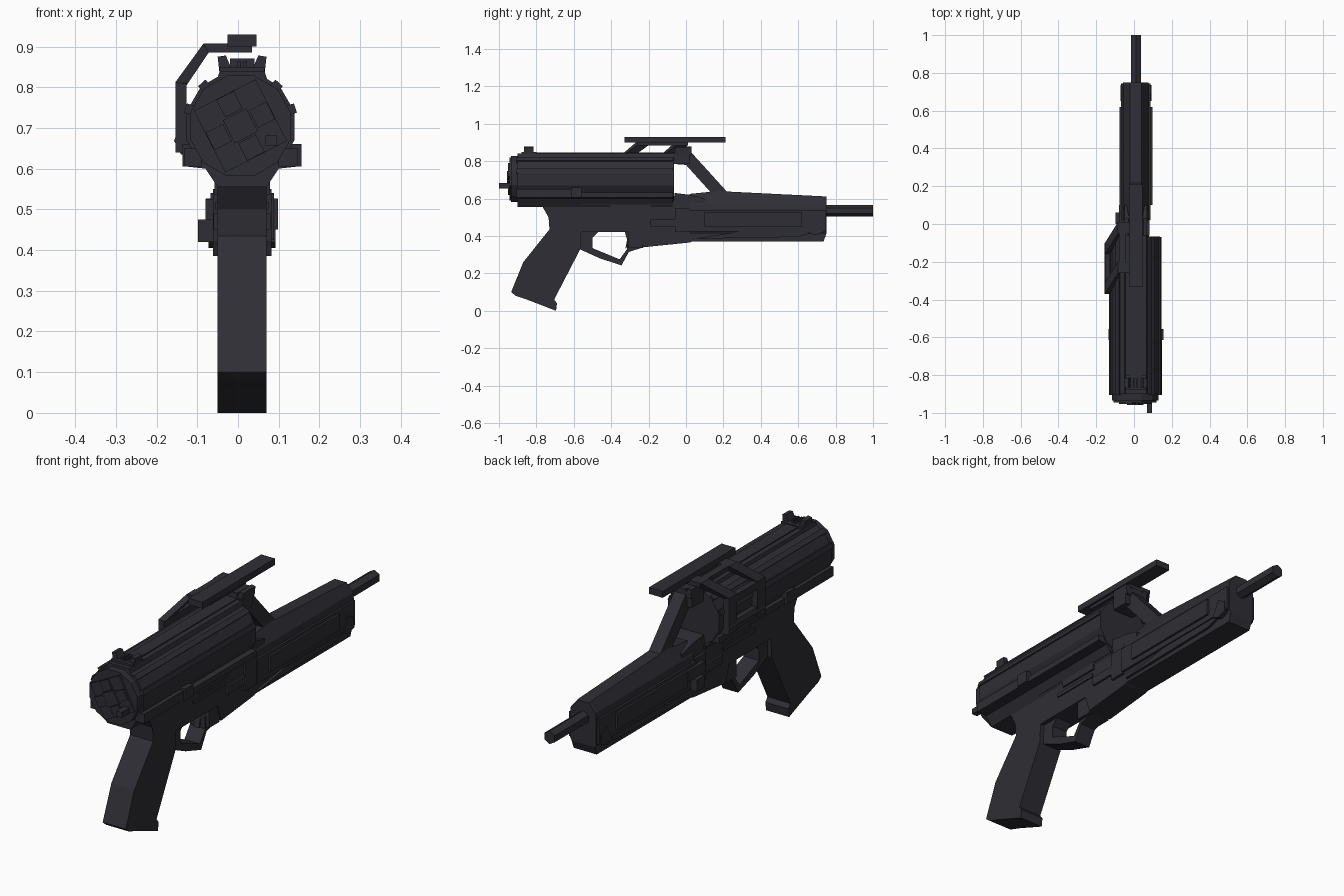
import bpy, bmesh, math
from mathutils import Vector

if "Cube" in bpy.data.objects:
    bpy.data.objects.remove(bpy.data.objects["Cube"])

CX = 0.01  # x of the weapon's own mid-plane

mat = bpy.data.materials.new("dark_gunmetal")
mat.diffuse_color = (0.028, 0.027, 0.035, 1)
mat.use_nodes = True
mat.node_tree.nodes["Principled BSDF"].inputs["Base Color"].default_value = mat.diffuse_color


def finish(name, bm):
    bmesh.ops.recalc_face_normals(bm, faces=bm.faces)
    me = bpy.data.meshes.new(name)
    bm.to_mesh(me)
    bm.free()
    me.materials.append(mat)
    ob = bpy.data.objects.new(name, me)
    bpy.context.collection.objects.link(ob)
    return ob


def loft(name, rings):
    """Skin closed rings of equal length and cap both ends."""
    bm = bmesh.new()
    vs = [[bm.verts.new(p) for p in r] for r in rings]
    n = len(vs[0])
    for a, b in zip(vs, vs[1:]):
        for i in range(n):
            bm.faces.new((a[i], a[(i + 1) % n], b[(i + 1) % n], b[i]))
    bm.faces.new(vs[0])
    bm.faces.new(vs[-1])
    return finish(name, bm)


def side(name, pts, x0, x1):
    """Side profile (y, z) extruded across x."""
    return loft(name, [[(x, y, z) for y, z in pts] for x in (x0, x1)])


def along(name, pts, y0, y1):
    """Cross-section (x, z) extruded along y."""
    return loft(name, [[(x, y, z) for x, z in pts] for y in (y0, y1)])


def box(name, x0, x1, y0, y1, z0, z1):
    return side(name, [(y0, z0), (y1, z0), (y1, z1), (y0, z1)], x0, x1)


def both(name, a, b, y0, y1, z0, z1):
    """Mirrored pair of boxes, a..b measured outward from the mid-plane."""
    for tag, s in (("right", 1), ("left", -1)):
        box(f"{name}_{tag}", CX + s * a, CX + s * b, y0, y1, z0, z1)


def ngon(cx, cz, r, n, turn):
    return [(cx + r * math.cos(turn + math.tau * i / n),
             cz + r * math.sin(turn + math.tau * i / n)) for i in range(n)]


# Pistol grip
side("grip", [(-.78, .58), (-.775, .57), (-.735, .50), (-.73, .435), (-.87, .26),
              (-.935, .10), (-.91, .08), (-.695, .008), (-.69, .04), (-.705, .06),
              (-.565, .33), (-.56, .42), (-.5, .58)], -.05, .07)
side("grip_base", [(-.915, .085), (-.695, 0), (-.69, .04), (-.71, .055)], -.05, .07)

# Receiver and trigger guard
side("receiver", [(-.72, .575), (-.57, .42), (-.25, .42), (-.225, .34), (.02, .365),
                  (.10, .40), (.10, .60), (.02, .62), (-.06, .63), (-.07, .575)], -.05, .07)
side("trigger_guard", [(-.57, .42), (-.57, .33), (-.46, .28), (-.345, .243), (-.305, .315),
                       (-.225, .34), (-.24, .43), (-.28, .43), (-.315, .385), (-.315, .33),
                       (-.355, .275), (-.5, .335), (-.5, .39), (-.465, .425)], -.03, .05)
side("trigger", [(-.33, .43), (-.29, .43), (-.30, .36), (-.325, .33), (-.315, .38)], -.005, .025)
both("guard_block", .03, .055, -.31, -.23, .335, .42)

# Receiver side details
both("upper_side_plate", .055, .068, -.40, -.19, .535, .565)
both("lower_side_plate", .055, .066, -.44, -.20, .50, .518)
both("side_rib", .055, .068, -.56, -.06, .565, .578)
both("receiver_panel", .055, .07, -.19, .02, .45, .49)
both("front_collar", .055, .072, -.06, .02, .42, .55)
box("charging_handle", -.098, -.05, 0, .06, .42, .475)
box("charging_handle_stem", -.08, -.05, -.03, .10, .475, .525)

# Tapering fore-end: stations of (y, top height, bottom height)
rings = []
for y, top, bot in ((.02, .625, .37), (.17, .64, .37), (.735, .612, .37), (.75, .61, .41)):
    half = [(.03, top), (.064, .57), (.068, .545), (.068, .425), (.06, .41), (.06, bot)]
    rings.append([(CX + x, y, z) for x, z in half] + [(CX - x, y, z) for x, z in reversed(half)])
loft("fore_end", rings)
both("fore_panel", .06, .078, .02, .745, .425, .54)
both("fore_panel_raised", .07, .088, .10, .62, .45, .527)
for tag, s in (("right", 1), ("left", -1)):
    side(f"fore_wedge_{tag}", [(.04, .385), (.60, .395), (.70, .425), (.30, .425)],
         CX + s * .05, CX + s * .072)
    side(f"fore_lug_{tag}", [(.65, .42), (.69, .405), (.735, .42), (.73, .47), (.69, .49)],
         CX + s * .05, CX + s * .082)

# Barrel
along("barrel", ngon(CX, .535, .031, 6, math.pi / 2), .72, 1.0)

# Drum magazine with cradle, rails and ribs
DX, DZ = .006, .705
along("drum", ngon(DX, DZ, .137, 12, math.pi / 12), -.90, -.065)
along("drum_cradle", [(-.05, .555), (.07, .555), (.10, .60), (.145, .605), (.145, .632),
                      (-.125, .632), (-.125, .605), (-.08, .60)], -.90, -.07)
along("top_strip", [(-.058, .80), (.078, .80), (.065, .84), (-.045, .84)], -.90, -.065)
box("top_rib", -.02, .04, -.86, -.065, .82, .845)
for k, deg in enumerate((18, 48, 132, 162)):
    a = math.radians(deg)
    along(f"drum_rib_{k}", ngon(DX + .13 * math.cos(a), DZ + .13 * math.sin(a), .017, 4,
                                a + math.pi / 4), -.905, -.07)
box("latch_right", .10, .156, -.615, -.555, .605, .66)
box("latch_left", -.136, -.09, -.615, -.555, .605, .66)
box("rear_rail_right", .10, .147, -.905, -.615, .605, .65)
box("rear_rail_left", -.133, -.09, -.905, -.615, .605, .65)

# Drum rear cap with tilted plates and winding knob
along("cap_rim", ngon(DX, DZ, .128, 12, math.pi / 12), -.935, -.90)
T = math.radians(27)


def plate(name, u, v, hu, hv, y0, y1):
    c, s = math.cos(T), math.sin(T)
    pts = [(u + i * hu, v + j * hv) for i, j in ((-1, -1), (1, -1), (1, 1), (-1, 1))]
    along(name, [(DX + p * c - q * s, DZ + p * s + q * c) for p, q in pts], y0, y1)


plate("cap_plate", 0, 0, .085, .085, -.945, -.93)
for k in range(4):
    a = math.tau * k / 4
    plate(f"cap_pad_{k}", .06 * math.cos(a), .06 * math.sin(a), .024, .024, -.953, -.94)
plate("cap_hub", 0, 0, .032, .032, -.957, -.94)
box("knob", .068, .096, -1.0, -.93, .655, .682)

# Rear and front sights
for tag, y0, y1 in (("rear", -.865, -.815), ("front", -.06, .03)):
    for t, s in (("right", 1), ("left", -1)):
        along(f"{tag}_sight_ear_{t}", [(CX + s * x, z) for x, z in
              ((.025, .83), (.055, .83), (.06, .875), (.04, .878), (.028, .85))], y0, y1)
    both(f"{tag}_sight_post", .004, .012, y0, y1, .83, .863)
box("rear_sight_base", -.045, .065, -.88, -.80, .83, .85)
box("front_sight_base", -.045, .065, -.065, .02, .785, .845)

# Front strut joining drum bracket to fore-end
side("front_strut", [(-.065, .87), (.03, .87), (.03, .845), (.225, .63), (.135, .63),
                     (.0, .78), (-.065, .785)], -.02, .04)

# Side-mounted optic bracket: two bent arms, cross bars and a top rail
arm_out = [(-.154, .64, 0), (-.154, .812, 0), (-.085, .907, .11), (.035, .907, .11)]
arm_in = [(-.126, .64, 0), (-.126, .805, 0), (-.072, .885, .11), (.035, .885, .11)]
for tag, y in (("rear", -.37), ("front", -.16)):
    rings = []
    for (xo, zo, d), (xi, zi, _) in zip(arm_out, arm_in):
        rings.append([(xo, y + d, zo), (xi, y + d, zi),
                      (xi, y + d + .06, zi), (xo, y + d + .06, zo)])
    loft(f"bracket_arm_{tag}", rings)
along("bracket_foot", [(-.157, .668), (-.14, .635), (-.10, .635), (-.10, .69), (-.15, .69)],
      -.37, -.10)
box("bracket_bar", -.154, -.126, -.37, -.10, .775, .81)
box("bracket_top_bar", -.08, -.045, -.26, .01, .885, .907)
box("optic_rail_base", -.02, .035, -.26, .01, .885, .905)
box("optic_rail", -.026, .046, -.33, .21, .90, .93)
